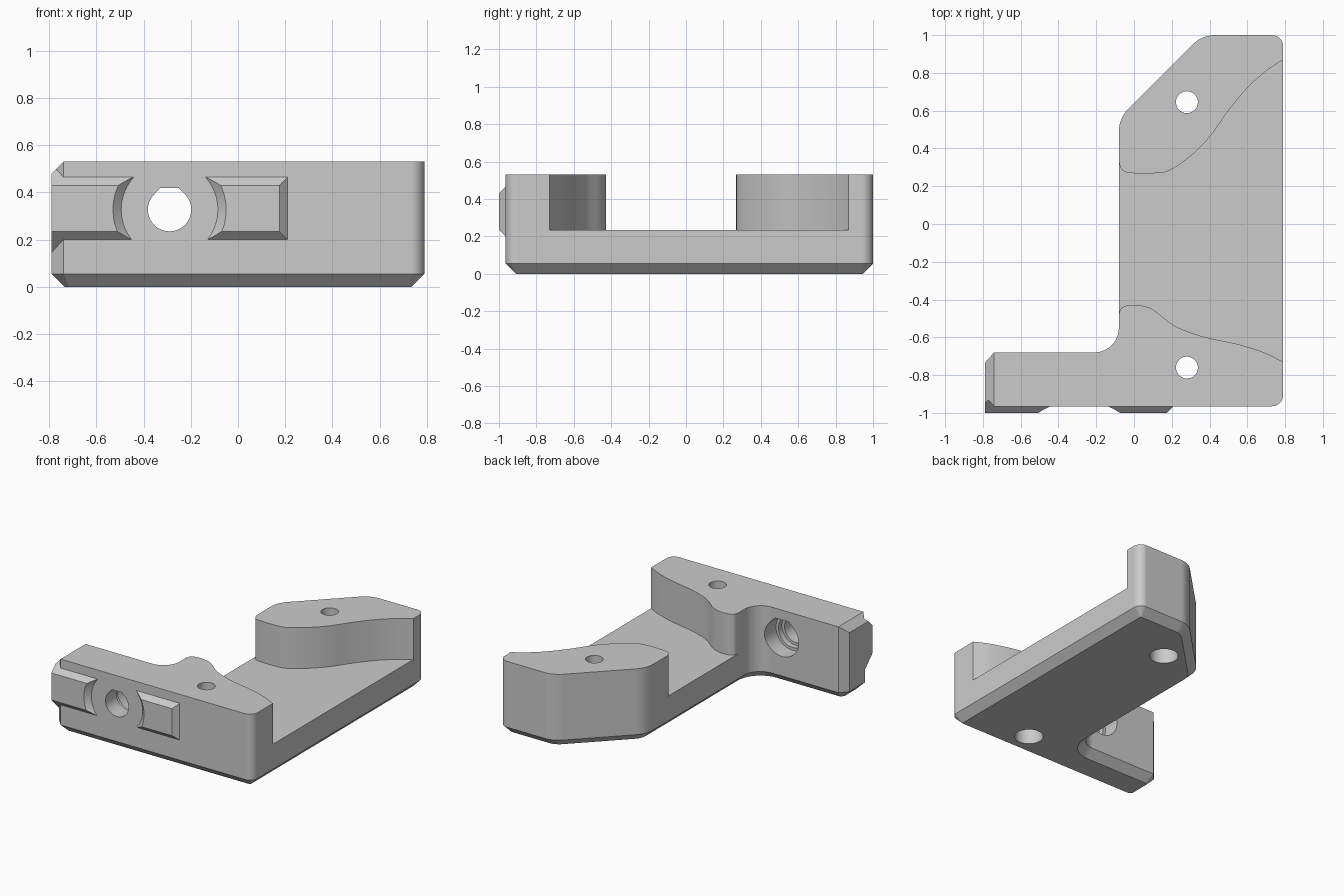
import bpy, bmesh, math
from mathutils import Vector

if "Cube" in bpy.data.objects:
    bpy.data.objects.remove(bpy.data.objects["Cube"])

GREY = (0.6, 0.6, 0.6, 1)
grey = bpy.data.materials.new("plain grey")
grey.use_nodes = True
grey.diffuse_color = GREY
grey.node_tree.nodes["Principled BSDF"].inputs["Base Color"].default_value = GREY


def solid(name, loops):
    """Closed solid lofted through equal-length loops of 3D points."""
    bm = bmesh.new()
    rings = [[bm.verts.new(p) for p in loop] for loop in loops]
    for a, b in zip(rings, rings[1:]):
        for i in range(len(a)):
            j = (i + 1) % len(a)
            bm.faces.new((a[i], a[j], b[j], b[i]))
    bm.faces.new(rings[0][::-1])
    bm.faces.new(rings[-1])
    bmesh.ops.recalc_face_normals(bm, faces=bm.faces)
    mesh = bpy.data.meshes.new(name)
    bm.to_mesh(mesh)
    bm.free()
    mesh.materials.append(grey)
    ob = bpy.data.objects.new(name, mesh)
    bpy.context.collection.objects.link(ob)
    return ob


def flat(points, z):
    return [(p[0], p[1], z) for p in points]


def upright(points, y):
    return [(p[0], y, p[1]) for p in points]


def rounded(corners, steps=10):
    """Polygon with filleted corners, each given as x, y, radius."""
    pts = [Vector((x, y, 0)) for x, y, r in corners]
    out = []
    for i, p in enumerate(pts):
        r = corners[i][2]
        if not r:
            out.append(p)
            continue
        d1 = (pts[i - 1] - p).normalized()
        d2 = (pts[(i + 1) % len(pts)] - p).normalized()
        half = d1.angle(d2) / 2
        centre = p + (d1 + d2).normalized() * r / math.sin(half)
        t = r / math.tan(half)
        a = (p + d1 * t - centre).normalized()
        b = (p + d2 * t - centre).normalized()
        out += [centre + a.slerp(b, k / steps) * r for k in range(steps + 1)]
    return out


def inset(pts, d):
    out = []
    for i, p in enumerate(pts):
        e1 = (p - pts[i - 1]).normalized()
        e2 = (pts[(i + 1) % len(pts)] - p).normalized()
        n1, n2 = Vector((-e1.y, e1.x, 0)), Vector((-e2.y, e2.x, 0))
        out.append(p + (n1 + n2) * d / (1 + n1.dot(n2)))
    return out


def smooth_path(points, steps=5):
    """Catmull-Rom curve through the points."""
    p = [Vector(q) for q in points]
    p = [p[0] * 2 - p[1]] + p + [p[-1] * 2 - p[-2]]
    out = []
    for a, b, c, d in zip(p, p[1:], p[2:], p[3:]):
        for k in range(steps):
            t = k / steps
            out.append(b + (c - a) * t / 2 + (a * 2 - b * 5 + c * 4 - d) * t * t / 2
                       + (b * 3 - a - c * 3 + d) * t ** 3 / 2)
    return out + [p[-2]]


def circle(x, y, r, n=48):
    return [(x + r * math.cos(math.tau * i / n), y + r * math.sin(math.tau * i / n)) for i in range(n)]


def teardrop(x, z, r, n=36):
    """Round hole with a flat-topped, sloped roof."""
    arc = [math.radians(135 + 270 * i / n) for i in range(n + 1)]
    pts = [(x + r * math.cos(a), z + r * math.sin(a)) for a in arc]
    w = r * (math.sqrt(2) - 1)
    return pts + [(x + w, z + r), (x - w, z + r)]


def combine(target, tool, operation="DIFFERENCE"):
    mod = target.modifiers.new("combine", "BOOLEAN")
    mod.operation, mod.solver, mod.object = operation, "EXACT", tool
    bpy.context.view_layer.objects.active = target
    bpy.ops.object.modifier_apply(modifier=mod.name)
    bpy.data.objects.remove(tool)


# Body: L-shaped plan with a bevelled foot
HEIGHT, BEVEL = 0.53, 0.055
outline = rounded([(-0.79, -0.91, 0), (-0.74, -0.965, 0), (0.79, -0.965, 0.06),
                   (0.79, 1, 0.06), (0.36, 1, 0.17), (-0.08, 0.56, 0.17),
                   (-0.08, -0.68, 0.13), (-0.74, -0.68, 0), (-0.79, -0.735, 0)])
body = solid("bracket_body", [flat(inset(outline, BEVEL), 0), flat(outline, BEVEL), flat(outline, HEIGHT)])

# Front rail with sloped sides, interrupted by a conical gap
rail_section = [(-1, 0.235), (-1, 0.43), (-0.91, 0.52), (-0.91, 0.145)]
rail = solid("front_rail", [[(-0.79, y, z) for y, z in rail_section],
                            [(1.175 + y, y, z) for y, z in rail_section]])
HOLE_X, HOLE_Z = -0.29, 0.327
gap = solid("rail_gap", [upright(circle(HOLE_X, HOLE_Z, -0.76 - y), y) for y in (-1.03, -0.93)])
combine(rail, gap)
combine(body, rail, "UNION")

# Bevel on the top of the arm's end
wedge = [(-0.84, 0.43), (-0.69, 0.58), (-0.84, 0.58)]
combine(body, solid("end_bevel", [upright(wedge, -1.1), upright(wedge, -0.6)]))

# Curved channel across the plate
back_edge = smooth_path([(-0.08, 0.33), (-0.065, 0.29), (-0.02, 0.27), (0.13, 0.27), (0.2, 0.29),
                         (0.3, 0.36), (0.4, 0.46), (0.5, 0.6), (0.6, 0.72), (0.7, 0.81), (0.79, 0.87)])
front_edge = smooth_path([(-0.08, -0.48), (-0.068, -0.446), (-0.03, -0.43), (0.03, -0.43), (0.1, -0.453),
                          (0.2, -0.53), (0.3, -0.575), (0.4, -0.605), (0.5, -0.625), (0.6, -0.65),
                          (0.7, -0.685), (0.79, -0.73)])
channel = ([(-0.2, 0.33)] + back_edge + [(0.9, 0.93), (0.9, -0.78)]
           + front_edge[::-1] + [(-0.2, -0.48)])
combine(body, solid("channel", [flat(channel, 0.235), flat(channel, 0.7)]))

# Horizontal hole through the arm, stepped wider at the back
for radius, start in ((0.092, -1.1), (0.112, -0.84), (0.132, -0.80)):
    shape = teardrop(HOLE_X, HOLE_Z, radius)
    combine(body, solid("arm_hole", [upright(shape, start), upright(shape, -0.55)]))

# Vertical screw holes, wider from below
for y in (0.645, -0.76):
    for radius, top in ((0.058, 0.7), (0.095, 0.25)):
        shape = circle(0.28, y, radius)
        combine(body, solid("screw_hole", [flat(shape, -0.1), flat(shape, top)]))

# Smooth curves, crisp edges
bpy.ops.object.select_all(action="DESELECT")
body.select_set(True)
bpy.context.view_layer.objects.active = body
bpy.ops.object.shade_smooth_by_angle(angle=math.radians(25))
weighted = body.modifiers.new("weighted_normals", "WEIGHTED_NORMAL")
weighted.keep_sharp = True
